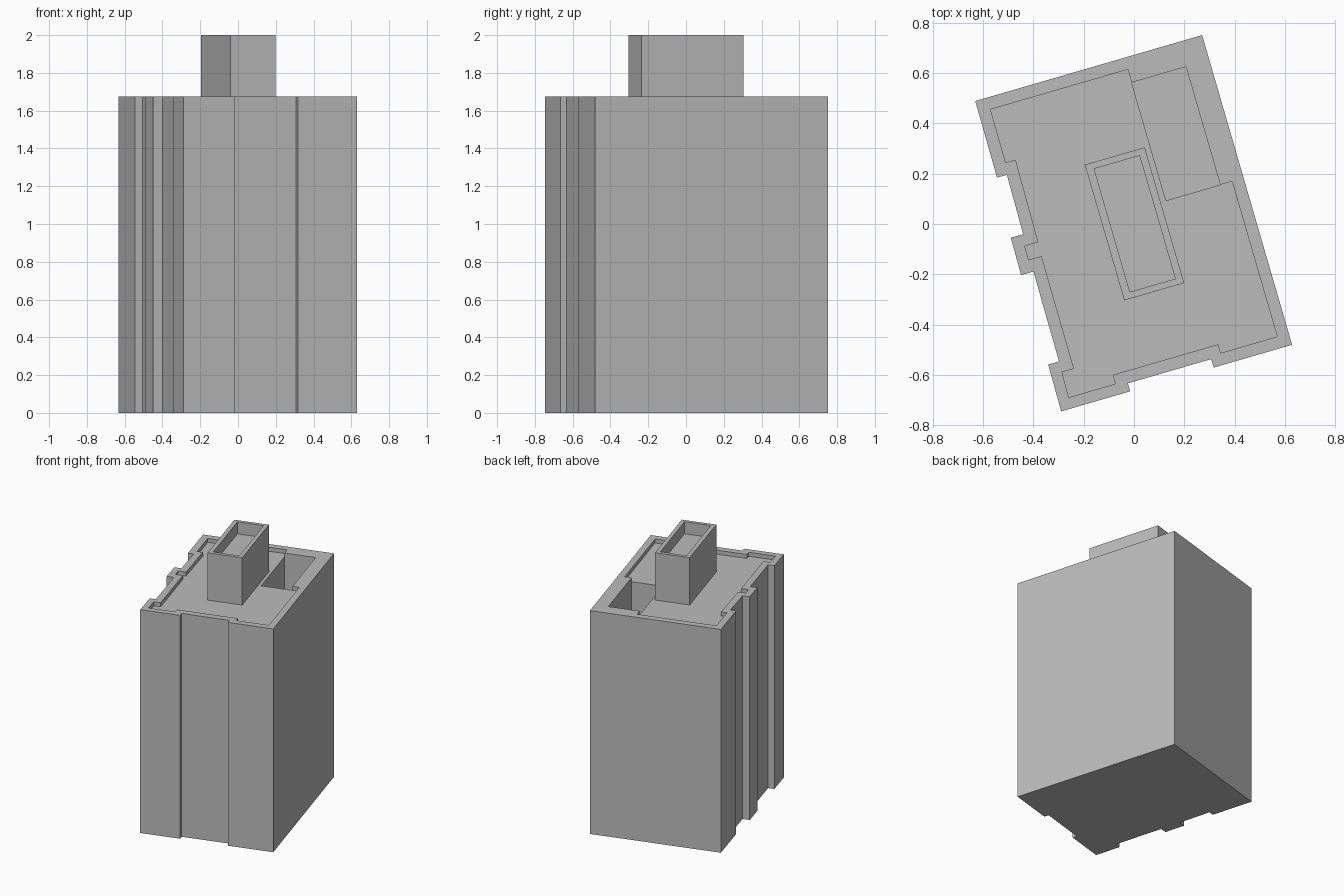
import bpy, bmesh, math
from mathutils import Matrix

cube = bpy.data.objects.get("Cube")
if cube:
    bpy.data.objects.remove(cube, do_unlink=True)

TURN = Matrix.Rotation(math.radians(16.2), 4, 'Z')
WALL_TOP, ROOF, COURT, TOWER_TOP, TOWER_FLOOR = 1.675, 1.645, 1.25, 2.0, 1.91

grey = bpy.data.materials.new("plain grey")
grey.use_nodes = True
colour = (0.5, 0.5, 0.5, 1)
grey.diffuse_color = colour
grey.node_tree.nodes["Principled BSDF"].inputs["Base Color"].default_value = colour


def prism(name, outline, bottom, top):
    """Extrude a floor plan outline upwards and turn it to the building axis."""
    bm = bmesh.new()
    face = bm.faces.new([bm.verts.new((x, y, bottom)) for x, y in outline])
    up = bmesh.ops.extrude_face_region(bm, geom=[face])["geom"]
    bmesh.ops.translate(bm, vec=(0, 0, top - bottom),
                        verts=[g for g in up if isinstance(g, bmesh.types.BMVert)])
    bmesh.ops.recalc_face_normals(bm, faces=bm.faces[:])
    bm.transform(TURN)
    mesh = bpy.data.meshes.new(name)
    bm.to_mesh(mesh)
    bm.free()
    mesh.materials.append(grey)
    obj = bpy.data.objects.new(name, mesh)
    bpy.context.scene.collection.objects.link(obj)
    return obj


def rectangle(x0, x1, y0, y1):
    return [(x0, y0), (x1, y0), (x1, y1), (x0, y1)]


def carve(target, cutter):
    """Subtract the cutter, keep the result and discard the cutter."""
    cutter.hide_render = True
    mod = target.modifiers.new("carve", 'BOOLEAN')
    mod.operation = 'DIFFERENCE'
    mod.solver = 'EXACT'
    mod.object = cutter
    bpy.context.view_layer.update()
    graph = bpy.context.evaluated_depsgraph_get()
    mesh = bpy.data.meshes.new_from_object(target.evaluated_get(graph))
    target.modifiers.clear()
    target.data = mesh
    bpy.data.objects.remove(cutter, do_unlink=True)


# Main block with shallow recesses in the front and side walls
walls = [(-.47, .646), (.47, .646), (.47, -.637), (.145, -.637), (.145, -.602),
         (-.2, -.602), (-.2, -.635), (-.486, -.635), (-.484, -.442), (-.439, -.442),
         (-.437, -.07), (-.488, -.07), (-.486, .084), (-.435, .084),
         (-.431, .329), (-.472, .329)]
building = prism("building", walls, 0, WALL_TOP)

# Sunken roof behind the parapet, stepping in around the light court
parapet = [(-.421, .597), (.148, .597), (.148, .543), (.373, .543), (.373, .054),
           (.422, .054), (.422, -.589), (.188, -.589), (.188, -.553), (-.249, -.553),
           (-.249, -.59), (-.442, -.59), (-.439, -.486), (-.39, -.486), (-.389, -.02),
           (-.442, -.02), (-.442, .037), (-.386, .037), (-.381, .377), (-.422, .377)]
carve(building, prism("roof_cutter", parapet, ROOF, TOWER_TOP))
carve(building, prism("court_cutter", rectangle(.148, .373, .054, .543), COURT, TOWER_TOP))

# Rooftop tower with an open, sunken top
tower = prism("rooftop_tower", rectangle(-.122, .126, -.281, .281), ROOF, TOWER_TOP)
carve(tower, prism("tower_cutter", rectangle(-.091, .097, -.255, .255),
                   TOWER_FLOOR, TOWER_TOP + .1))
